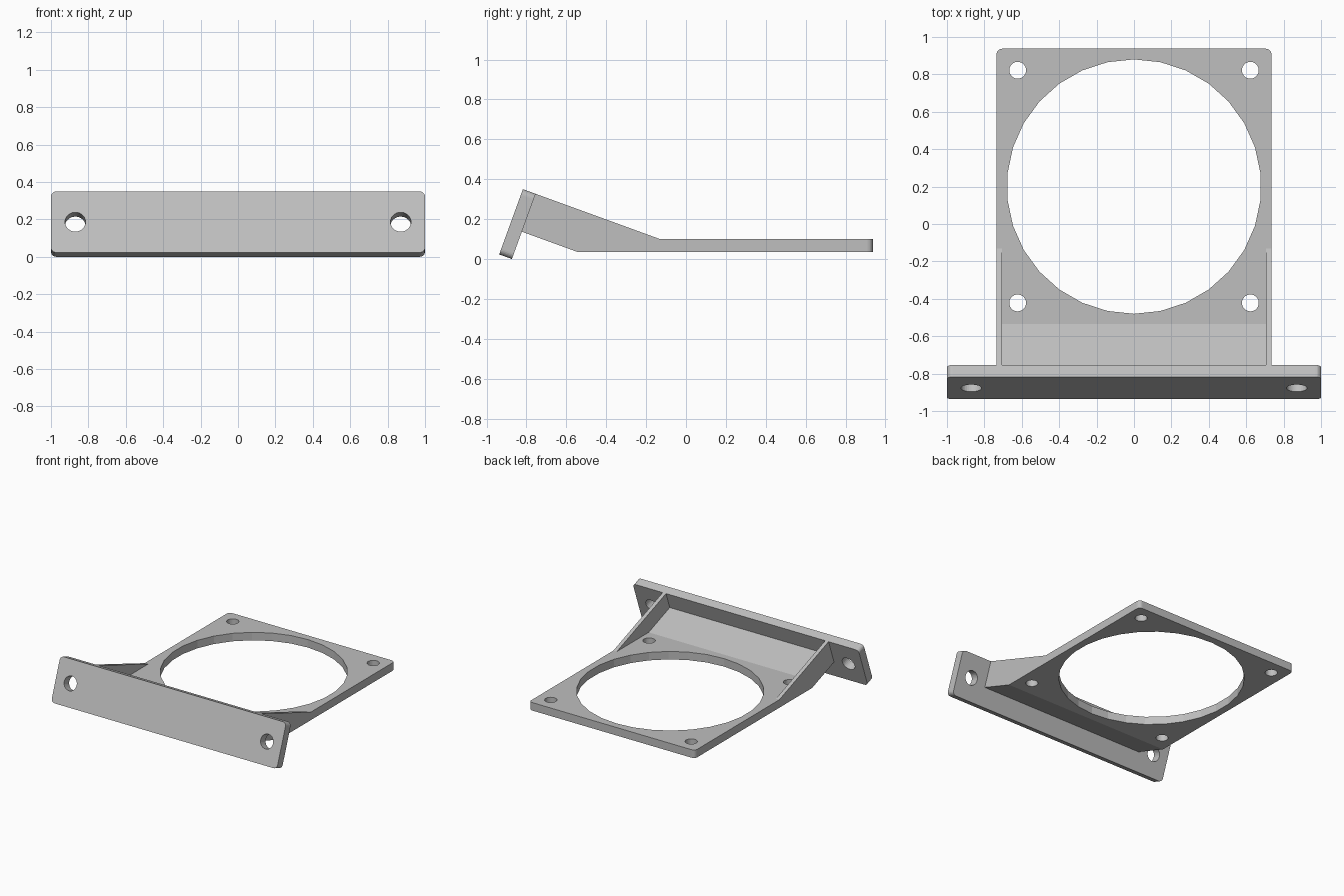
import bpy, bmesh
from math import radians, sin, cos, tan
from mathutils import Vector, Matrix

if "Cube" in bpy.data.objects:
    bpy.data.objects.remove(bpy.data.objects["Cube"], do_unlink=True)

grey = bpy.data.materials.new("grey plastic")
grey.use_nodes = True
COLOR = (0.52, 0.52, 0.52, 1)
grey.diffuse_color = COLOR
grey.node_tree.nodes["Principled BSDF"].inputs["Base Color"].default_value = COLOR

TILT = radians(20)
HALF = 0.735            # half width of the ring plate
LOW, TOP = 0.036, 0.10  # plate underside and top
BACK = 0.937
CENTRE = 0.2            # y of the big opening
CORNER = 0.03


def make_object(name, bm):
    bmesh.ops.recalc_face_normals(bm, faces=bm.faces)
    mesh = bpy.data.meshes.new(name)
    bm.to_mesh(mesh)
    bm.free()
    mesh.materials.append(grey)
    obj = bpy.data.objects.new(name, mesh)
    bpy.context.collection.objects.link(obj)
    return obj


def round_edges(bm, rule):
    edges = [e for e in bm.edges if rule(*(v.co for v in e.verts))]
    bmesh.ops.bevel(bm, geom=edges, offset=CORNER, segments=6, profile=0.5, affect='EDGES')


def extrude_profile(points, x0, x1):
    """Solid with a (y, z) outline, running from x0 to x1."""
    bm = bmesh.new()
    face = bm.faces.new([bm.verts.new((x0, p.x, p.y)) for p in points])
    new = bmesh.ops.extrude_face_region(bm, geom=[face])["geom"]
    bmesh.ops.translate(bm, vec=(x1 - x0, 0, 0),
                        verts=[v for v in new if isinstance(v, bmesh.types.BMVert)])
    return bm


def drill(obj, holes, sides=30):
    """Cut round holes given as (radius, matrix)."""
    bm = bmesh.new()
    for radius, matrix in holes:
        bmesh.ops.create_cone(bm, cap_ends=True, segments=sides, radius1=radius,
                              radius2=radius, depth=0.3, matrix=matrix)
    cutter = make_object("hole_cutter", bm)
    cutter.hide_render = True
    mod = obj.modifiers.new("holes", 'BOOLEAN')
    mod.operation, mod.solver, mod.object = 'DIFFERENCE', 'EXACT', cutter
    bpy.context.view_layer.objects.active = obj
    bpy.ops.object.modifier_apply(modifier=mod.name)
    bpy.data.objects.remove(cutter, do_unlink=True)


# Tilted mounting flange with rounded corners and two screw holes
height, thick = 0.348, 0.068
normal = Vector((cos(TILT), -sin(TILT)))
up = Vector((sin(TILT), cos(TILT)))
mid = Vector((-0.8455, 0.175))
place = Matrix.Translation((0, mid.x, mid.y)) @ Matrix.Rotation(-TILT, 4, 'X')
bm = bmesh.new()
bmesh.ops.create_cube(bm, size=1, matrix=Matrix.Diagonal((2, thick, height, 1)))
round_edges(bm, lambda a, b: abs(a.y - b.y) > thick / 2)
bm.transform(place)
flange = make_object("mounting_flange", bm)
drill(flange, [(0.055, place @ Matrix.Translation((s * 0.87, 0, 0))
                @ Matrix.Rotation(radians(90), 4, 'X')) for s in (-1, 1)])

# Ring plate that bends up to the flange
flange_back = mid + normal * thick / 2
slope = Vector((-cos(TILT), sin(TILT)))


def meet_flange(p):
    return p + slope * (p - flange_back).dot(normal)


bend_top = Vector((CENTRE - HALF, TOP))
bend_low = Vector((bend_top.x - (TOP - LOW) * tan(TILT / 2), LOW))
bm = extrude_profile([Vector((BACK, LOW)), Vector((BACK, TOP)), bend_top,
                      meet_flange(bend_top), meet_flange(bend_low), bend_low], -HALF, HALF)
round_edges(bm, lambda a, b: min(a.y, b.y) > BACK - 0.01 and abs(a.x - b.x) < 0.01)
plate = make_object("ring_plate", bm)
holes = [(0.68, Matrix.Translation((0, CENTRE, 0.07)))]
holes += [(0.045, Matrix.Translation((sx * 0.622, CENTRE + sy * 0.622, 0.07)))
          for sx in (-1, 1) for sy in (-1, 1)]
drill(plate, holes)

# Side gussets between plate and flange
peak = flange_back + up * height / 2
toe = Vector((peak.x + (peak.y - TOP) / tan(TILT), TOP))
outline = [meet_flange(bend_top), bend_top, toe, peak]
for name, side in (("left_gusset", 1), ("right_gusset", -1)):
    make_object(name, extrude_profile(outline, side * 0.705, side * HALF))
